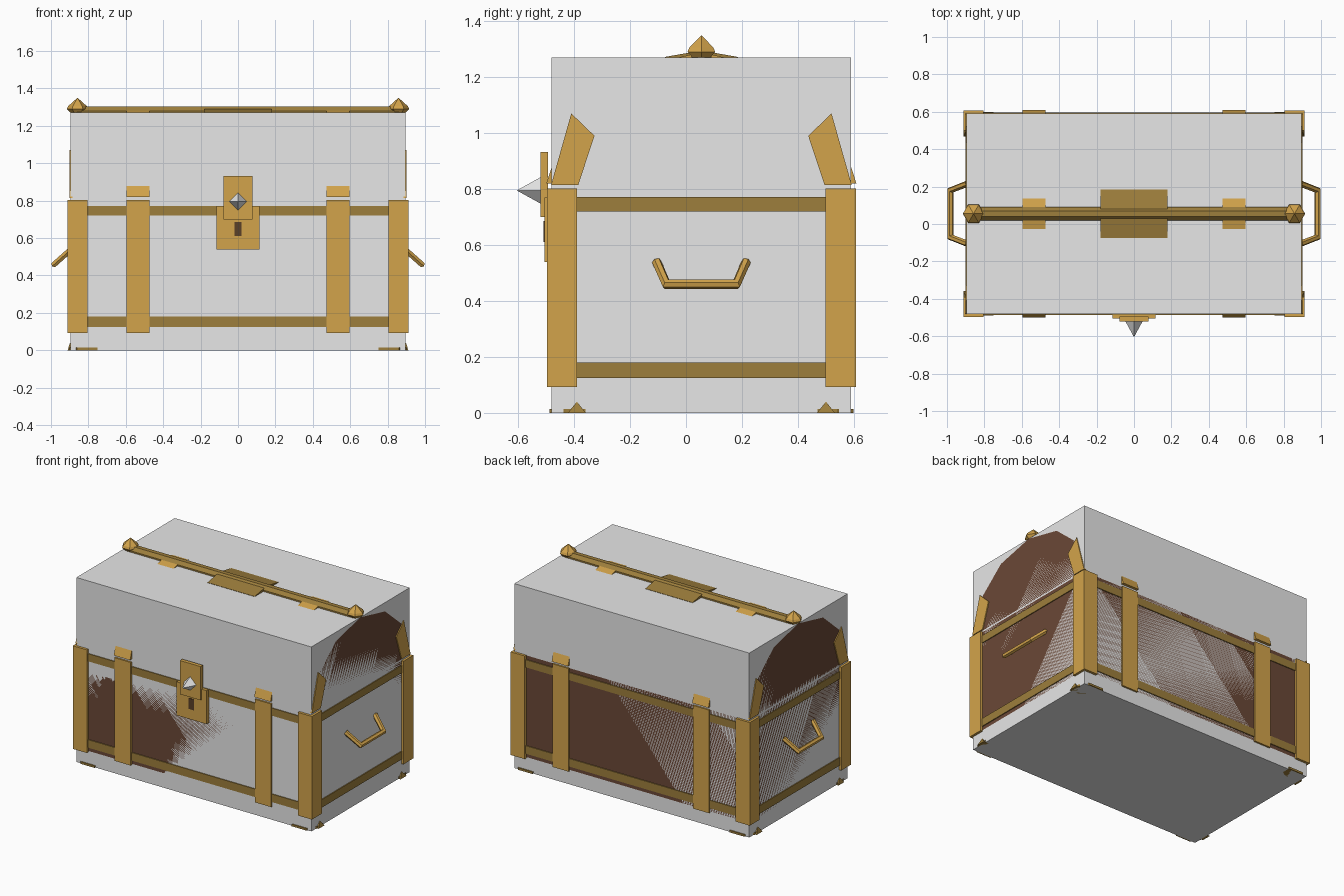
import bpy, bmesh, math
from mathutils import Vector

if "Cube" in bpy.data.objects:
    bpy.data.objects.remove(bpy.data.objects["Cube"])

def mat(name, r, g, b):
    m = bpy.data.materials.new(name)
    m.diffuse_color = (r, g, b, 1)
    m.use_nodes = True
    m.node_tree.nodes["Principled BSDF"].inputs["Base Color"].default_value = m.diffuse_color
    return m

GREY = mat("pale grey", 0.8, 0.8, 0.8)
GOLD = mat("gold", 0.65, 0.37, 0.07)
BRASS = mat("dark brass", 0.34, 0.21, 0.045)
WOOD = mat("dark wood", 0.145, 0.065, 0.037)
HOLE = mat("keyhole brown", 0.10, 0.05, 0.02)

HX, Y0, Y1, TOP = 0.895, -0.48, 0.59, 1.27
YC = (Y0 + Y1) / 2
RIM = 0.81

def finish(bm, name, m):
    bmesh.ops.recalc_face_normals(bm, faces=bm.faces)
    me = bpy.data.meshes.new(name)
    bm.to_mesh(me)
    bm.free()
    me.materials.append(m)
    ob = bpy.data.objects.new(name, me)
    bpy.context.collection.objects.link(ob)
    return ob

def prism(name, pts, lo, hi, axis, m):
    """Extrude a 2D outline along x (pts are y,z), y (x,z) or z (x,y)."""
    def at(p, h):
        return {"x": (h, p[0], p[1]), "y": (p[0], h, p[1]), "z": (p[0], p[1], h)}[axis]
    bm = bmesh.new()
    a = [bm.verts.new(at(p, lo)) for p in pts]
    b = [bm.verts.new(at(p, hi)) for p in pts]
    bm.faces.new(a)
    bm.faces.new(b)
    n = len(pts)
    for i in range(n):
        bm.faces.new((a[i], a[(i + 1) % n], b[(i + 1) % n], b[i]))
    return finish(bm, name, m)

def box(name, x0, x1, y0, y1, z0, z1, m):
    return prism(name, [(x0, y0), (x1, y0), (x1, y1), (x0, y1)], z0, z1, "z", m)

def arc(grow=0.0):
    """Six-sided lid arch as (y, z) points from front to back."""
    a, b = (Y1 - Y0) / 2 + grow, TOP - RIM + grow
    return [(YC - a * math.cos(math.pi * i / 6), RIM + b * math.sin(math.pi * i / 6))
            for i in range(7)]

def rings(name, profile, n, centre, m):
    """Faceted solid from (height, radius) rings around z."""
    bm = bmesh.new()
    rows = []
    for h, r in profile:
        rows.append([bm.verts.new((centre[0] + r * math.cos(2 * math.pi * k / n),
                                   centre[1] + r * math.sin(2 * math.pi * k / n), h))
                     for k in range(n)])
    for p, q in zip(rows, rows[1:]):
        for k in range(n):
            j = (k + 1) % n
            bm.faces.new((p[k], p[j], q[j], q[k]))
    bm.faces.new(rows[0])
    bm.faces.new(rows[-1])
    bmesh.ops.remove_doubles(bm, verts=bm.verts, dist=0.0005)
    return finish(bm, name, m)

# Pale outer case, with the wooden body and arched lid inside it
box("case_box", -HX, HX, Y0, Y1, 0, TOP, GREY)
box("chest_body", -HX, HX, Y0, Y1, 0.1, 0.8, WOOD)
prism("chest_lid", arc(), -HX, HX, "x", WOOD)

# Horizontal bands on all four sides
for z0, z1 in ((0.125, 0.18), (0.72, 0.772)):
    box("body_band", -HX - 0.006, HX + 0.006, Y0 - 0.006, Y1 + 0.006, z0, z1, BRASS)

# Vertical straps front and back, and the lid straps that continue them
for s in (-1, 1):
    x0, x1 = s * 0.535 - 0.062, s * 0.535 + 0.062
    for y0, y1 in ((Y0 - 0.012, Y0), (Y1, Y1 + 0.012)):
        box("body_strap", x0, x1, y0, y1, 0.092, 0.802, GOLD)
    strap = [(y, z + 0.01 if i in (0, 6) else z) for i, (y, z) in enumerate(arc(0.019))]
    prism("lid_strap", strap, x0, x1, "x", GOLD)

# Corner angles on the body and the lid end flaps above them
for s in (-1, 1):
    xo = s * (HX + 0.016)
    for ye, d in ((Y0, 1), (Y1, -1)):
        yo = ye - d * 0.017
        L = [(xo, yo), (xo, yo + d * 0.108), (s * HX, yo + d * 0.108),
             (s * HX, ye), (xo - s * 0.107, ye), (xo - s * 0.107, yo)]
        prism("corner_angle", L, 0.092, 0.802, "z", GOLD)
        flap = [(ye - d * 0.002, 0.815), (ye + d * 0.07, 1.07),
                (ye + d * 0.153, 0.99), (ye + d * 0.095, 0.815)]
        prism("lid_corner_flap", flap, s * (HX - 0.01), s * (HX + 0.006), "x", GOLD)

        # Feet: a flat corner plate with a small pointed tab on the end
        plate = [(s * 0.75, ye - d * 0.008), (s * 0.86, ye - d * 0.008),
                 (s * 0.90, ye + d * 0.05), (s * 0.90, ye + d * 0.12),
                 (s * 0.84, ye + d * 0.12), (s * 0.75, ye + d * 0.05)]
        prism("foot_plate", plate, 0, 0.014, "z", BRASS)
        yc = ye + d * 0.09
        bm = bmesh.new()
        v = [bm.verts.new(c) for c in ((s * (HX + 0.016), yc - 0.032, 0), (s * (HX + 0.016), yc + 0.032, 0),
                                       (s * (HX - 0.02), yc + 0.032, 0), (s * (HX - 0.02), yc - 0.032, 0),
                                       (s * (HX + 0.003), yc, 0.04))]
        bm.faces.new(v[:4])
        for i in range(4):
            bm.faces.new((v[i], v[(i + 1) % 4], v[4]))
        finish(bm, "foot_tab", BRASS)

# Ridge bar, its centre plate and pointed end caps
ridge = [(YC - 0.036, 1.262), (YC - 0.036, 1.28), (YC - 0.015, 1.302),
         (YC + 0.015, 1.302), (YC + 0.036, 1.28), (YC + 0.036, 1.262)]
prism("ridge_bar", ridge, -0.86, 0.86, "x", BRASS)
roof = [(YC - 0.13, 1.264), (YC - 0.13, 1.272), (YC, 1.295), (YC + 0.13, 1.272), (YC + 0.13, 1.264)]
prism("ridge_plate", roof, -0.18, 0.18, "x", BRASS)
for s in (-1, 1):
    rings("ridge_cap", [(1.262, 0.03), (1.29, 0.057), (1.305, 0.05), (1.35, 0.0)], 6,
          (s * 0.858, YC), GOLD)

# Lock plate, hasp, keyhole and pointed stud
box("lock_plate", -0.115, 0.115, Y0 - 0.026, Y0, 0.54, 0.77, GOLD)
box("lock_hasp", -0.078, 0.078, Y0 - 0.04, Y0 - 0.014, 0.70, 0.932, GOLD)
box("keyhole", -0.02, 0.02, Y0 - 0.029, Y0 - 0.02, 0.61, 0.685, HOLE)
bm = bmesh.new()
base = [bm.verts.new((x, Y0 - 0.04, 0.795 + z))
        for x, z in ((0.046, 0), (0, 0.047), (-0.046, 0), (0, -0.047))]
tip = bm.verts.new((0, -0.605, 0.795))
bm.faces.new(base)
for i in range(4):
    bm.faces.new((base[i], base[(i + 1) % 4], tip))
finish(bm, "lock_stud", GREY)

# Drop handles: bent six-sided rods on both ends
for s in (-1, 1):
    path = [(0.892, -0.105, 0.54), (0.982, -0.07, 0.46), (0.982, 0.18, 0.46), (0.892, 0.215, 0.54)]
    path = [Vector((s * x, y, z)) for x, y, z in path]
    side = Vector((0, 1, 0))
    up = Vector((s * 0.08, 0, 0.09)).normalized()
    out = (path[1] - path[0])
    out = Vector((out.x, 0, out.z)).normalized()
    bm = bmesh.new()
    rows = []
    for i, p in enumerate(path):
        # mitre each ring between its two neighbouring segments
        t = ((path[i] - path[i - 1]).normalized() if i else Vector()) + \
            ((path[i + 1] - path[i]).normalized() if i < 3 else Vector())
        t.normalize()
        u = up
        w = t.cross(u).normalized()
        k = 1.2 if i in (1, 2) else 1.0
        rows.append([bm.verts.new(p + 0.017 * (u * math.sin(a) + w * k * math.cos(a)))
                     for a in [math.pi * j / 3 for j in range(6)]])
    for p, q in zip(rows, rows[1:]):
        for j in range(6):
            bm.faces.new((p[j], p[(j + 1) % 6], q[(j + 1) % 6], q[j]))
    bm.faces.new(rows[0])
    bm.faces.new(rows[-1])
    finish(bm, "drop_handle", GOLD)
